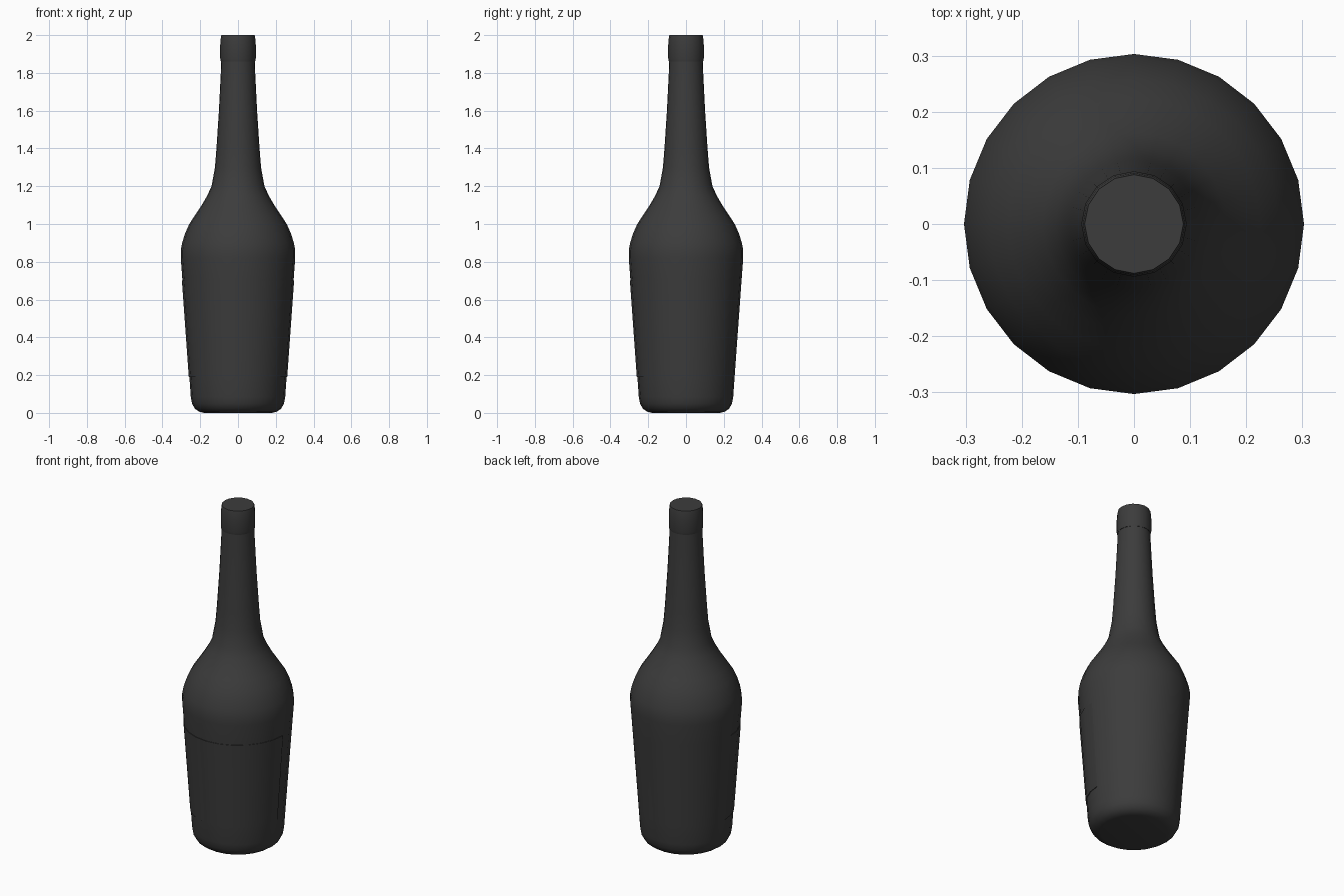
import bpy, bmesh, math

if "Cube" in bpy.data.objects:
    bpy.data.objects.remove(bpy.data.objects["Cube"])


def lathe(name, profile, sides, start=0.0, sweep=2 * math.pi, material=None):
    """Revolve (radius, z) points about the z axis; ends at radius 0 are merged."""
    bm = bmesh.new()
    verts = [bm.verts.new((r * math.cos(start), r * math.sin(start), z)) for r, z in profile]
    edges = [bm.edges.new(pair) for pair in zip(verts, verts[1:])]
    bmesh.ops.spin(bm, geom=verts + edges, cent=(0, 0, 0), axis=(0, 0, 1),
                   angle=sweep, steps=sides)
    bmesh.ops.remove_doubles(bm, verts=bm.verts, dist=0.0005)
    bmesh.ops.recalc_face_normals(bm, faces=bm.faces)
    mesh = bpy.data.meshes.new(name)
    bm.to_mesh(mesh)
    bm.free()
    obj = bpy.data.objects.new(name, mesh)
    bpy.context.collection.objects.link(obj)
    mesh.materials.append(material)
    bpy.ops.object.select_all(action='DESELECT')
    obj.select_set(True)
    bpy.context.view_layer.objects.active = obj
    bpy.ops.object.shade_smooth_by_angle(angle=math.radians(40))
    return obj


dark = bpy.data.materials.new("dark_glass")
dark.diffuse_color = (0.045, 0.045, 0.045, 1)
dark.use_nodes = True
dark.node_tree.nodes["Principled BSDF"].inputs["Base Color"].default_value = dark.diffuse_color

# Bottle: rounded base, flared body, shoulder and long tapering neck
lathe("bottle", [
    (0, 0.005), (0.18, 0.0), (0.205, 0.006), (0.228, 0.022), (0.243, 0.048), (0.25, 0.085),
    (0.258, 0.2), (0.294, 0.7), (0.303, 0.82), (0.303, 0.86), (0.296, 0.9),
    (0.28, 0.95), (0.258, 1.0), (0.225, 1.05), (0.192, 1.1), (0.163, 1.15),
    (0.14, 1.2), (0.122, 1.3), (0.114, 1.4), (0.101, 1.6), (0.091, 1.8),
    (0.088, 1.88), (0, 1.88)], 24, material=dark)

# Cap over the mouth
lathe("cap", [
    (0, 1.86), (0.091, 1.86), (0.094, 1.875), (0.094, 1.95), (0.091, 1.985),
    (0.088, 2.0), (0, 2.0)], 16, material=dark)

# Thin label wrapped around the front half of the body
lathe("label", [
    (0.257, 0.19), (0.2605, 0.19), (0.297, 0.7), (0.293, 0.7)],
    12, start=math.pi, sweep=math.pi, material=dark)
